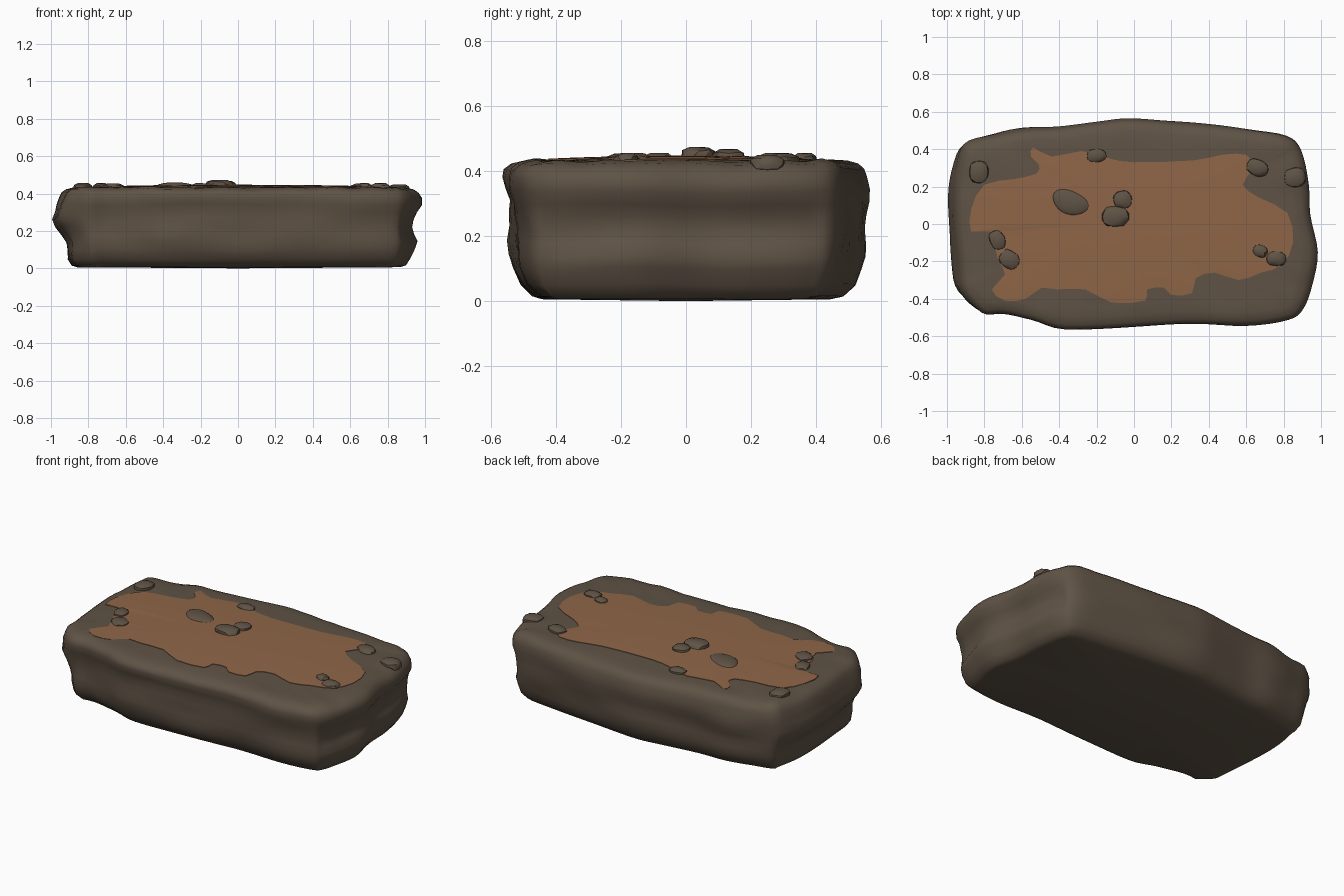
import bpy, bmesh, math, random
from mathutils import Vector, noise

if "Cube" in bpy.data.objects:
    bpy.data.objects.remove(bpy.data.objects["Cube"])

random.seed(4)

def material(name, rgb):
    m = bpy.data.materials.new(name)
    m.diffuse_color = (*rgb, 1)
    m.use_nodes = True
    m.node_tree.nodes["Principled BSDF"].inputs["Base Color"].default_value = m.diffuse_color
    return m

ROCK = material("dark brown rock", (0.115, 0.086, 0.060))
DIRT = material("orange brown dirt", (0.275, 0.132, 0.064))

def finish(bm, name, mat, angle):
    bmesh.ops.recalc_face_normals(bm, faces=bm.faces)
    me = bpy.data.meshes.new(name)
    bm.to_mesh(me)
    bm.free()
    ob = bpy.data.objects.new(name, me)
    bpy.context.collection.objects.link(ob)
    me.materials.append(mat)
    bpy.context.view_layer.objects.active = ob
    ob.select_set(True)
    bpy.ops.object.shade_smooth_by_angle(angle=math.radians(angle))
    ob.select_set(False)
    return ob

def spline(pts, steps):
    """Closed Catmull-Rom curve through 2D points."""
    out, n = [], len(pts)
    for i in range(n):
        a, b, c, d = (Vector(pts[(i + k - 1) % n]) for k in range(4))
        for s in range(steps):
            t = s / steps
            out.append(0.5 * (2 * b + (c - a) * t + (2 * a - 5 * b + 4 * c - d) * t ** 2
                              + (3 * b - a - 3 * c + d) * t ** 3))
    return out

def skin(bm, rings):
    vr = [[bm.verts.new(p) for p in r] for r in rings]
    n = len(vr[0])
    for a, b in zip(vr, vr[1:]):
        for i in range(n):
            j = (i + 1) % n
            bm.faces.new((a[i], a[j], b[j], b[i]))
    return vr

def fan(bm, ring, centre):
    c = bm.verts.new(centre)
    for i in range(len(ring)):
        bm.faces.new((ring[i], ring[(i + 1) % len(ring)], c))

def top_z(x, y):
    r = min(1, (x / 0.95) ** 2 + (y / 0.55) ** 2)
    return 0.430 + 0.012 * (1 - r)

# rock slab: outline swept through a weathered side profile
outline = [(-1, .1), (-.98, .3), (-.92, .44), (-.75, .49), (-.58, .525), (-.4, .53),
           (-.2, .555), (0, .575), (.3, .55), (.6, .52), (.82, .485), (.91, .4),
           (.95, .22), (.96, .05), (1, -.15), (.97, -.33), (.92, -.46), (.83, -.52),
           (.6, -.55), (.3, -.545), (0, -.56), (-.37, -.573), (-.55, -.525),
           (-.7, -.49), (-.82, -.485), (-.95, -.37), (-.98, -.2)]
Z = [.006, .015, .05, .1, .14, .18, .22, .26, .3, .34, .38, .405, .422, .432]
LEFT = [.14, .11, .085, .08, .075, .05, .02, 0, .01, .02, .04, .055, .08, .13]
RIGHT = [.13, .10, .075, .05, .035, .05, .06, .055, .035, .01, .015, .035, .06, .11]
FRONT = [.13, .10, .06, .035, .025, .022, .024, .018, .018, .008, .005, .012, .035, .08]
BACK = [.13, .09, .05, .03, .02, .018, .015, .01, .005, .005, .015, .025, .045, .08]

base = spline(outline, 4)
N = len(base)
normals = []
for i in range(N):
    t = base[(i + 2) % N] - base[i - 2]
    normals.append(Vector((-t.y, t.x)).normalized())

rings = []
for k, z in enumerate(Z):
    ring = []
    for p, n in zip(base, normals):
        ins = (n.x ** 2 * (RIGHT if n.x > 0 else LEFT)[k]
               + n.y ** 2 * (BACK if n.y > 0 else FRONT)[k])
        edge = math.sin(math.pi * min(1, z / .44))
        ins += 0.016 * edge * (0.45 + noise.noise((p.x * 3, p.y * 3, z * 8)))
        dz = 0.02 * edge * noise.noise((p.x * 2.5 + 7, p.y * 2.5, z * 4))
        if k >= len(Z) - 3:
            dz += 0.010 * noise.noise((p.x * 7, p.y * 7, 3))
        q = p - n * max(ins, 0)
        ring.append((q.x, q.y, z + dz))
    rings.append(ring)
last = rings[-1]
for s in (.9, .7, .45, .2):
    rings.append([(x * s, y * s, top_z(x * s, y * s)) for x, y, _ in last])

bm = bmesh.new()
vr = skin(bm, rings)
fan(bm, vr[-1], (0, 0, top_z(0, 0)))
fan(bm, vr[0], (0, 0, 0))
finish(bm, "rock_slab", ROCK, 75)

# dirt patch: thin ragged plate following the top
patch = [(-.54, .41), (-.44, .36), (-.28, .39), (-.13, .35), (0, .33), (.32, .34),
         (.47, .37), (.6, .37), (.64, .3), (.58, .21), (.67, .14), (.82, .06), (.85, -.1),
         (.79, -.22), (.68, -.26), (.56, -.3), (.43, -.26), (.33, -.29), (.31, -.37),
         (.2, -.38), (.16, -.34), (.07, -.35), (.06, -.41), (-.12, -.42), (-.26, -.35),
         (-.41, -.35), (-.54, -.34), (-.58, -.4), (-.69, -.41), (-.76, -.35),
         (-.69, -.27), (-.73, -.18), (-.77, -.04), (-.87, -.04), (-.87, .08), (-.8, .21),
         (-.64, .24), (-.52, .27), (-.51, .32), (-.55, .36)]
edge = spline(patch, 2)
bm = bmesh.new()
vr = skin(bm, [[(p.x * s, p.y * s, top_z(p.x * s, p.y * s) + h) for p in edge]
               for s, h in ((1, -.003), (1, .003), (.8, .004), (.5, .005), (.2, .005))])
fan(bm, vr[-1], (0, 0, top_z(0, 0) + .005))
finish(bm, "dirt_patch", DIRT, 40)

# loose pebbles: blocky squashed stones (x, y, rx, ry, turn, top height)
pebbles = [(-.83, .28, .052, .062, 0, .457), (-.2, .365, .055, .038, 0, .456),
           (-.06, .13, .052, .05, 0, .468), (-.1, .04, .072, .056, 0, .474),
           (-.73, -.085, .042, .056, 25, .456), (-.665, -.19, .06, .05, -40, .455),
           (.66, .3, .062, .046, -25, .454), (.86, .25, .06, .054, 0, .45),
           (.675, -.145, .042, .034, -25, .456), (.76, -.185, .055, .04, 0, .456)]
for i, (x, y, rx, ry, turn, top) in enumerate(pebbles):
    bm = bmesh.new()
    bmesh.ops.create_icosphere(bm, subdivisions=2, radius=1)
    ca, sa = math.cos(math.radians(turn)), math.sin(math.radians(turn))
    for v in bm.verts:
        c = v.co.copy()
        c /= (abs(c.x) ** 2.8 + abs(c.y) ** 2.8 + abs(c.z) ** 2.8) ** (1 / 2.8)
        c *= 1 + random.uniform(-.07, .03)
        px, py = c.x * rx, c.y * ry
        v.co = (x + px * ca - py * sa, y + px * sa + py * ca,
                top - .028 + max(-1, min(.9, c.z)) * .03)
    finish(bm, f"pebble_{i + 1}", ROCK, 30)

# buried stone: low dome showing through the dirt
bm = bmesh.new()
bmesh.ops.create_uvsphere(bm, u_segments=24, v_segments=12, radius=1)
for v in bm.verts:
    c = v.co
    w = 1 + .05 * math.sin(3 * math.atan2(c.y, c.x) + 1)
    v.co = (-.34 + c.x * .1 * w, .115 + c.y * .068 * w - c.x * .022, .438 + c.z * .022)
finish(bm, "buried_stone", ROCK, 60)
